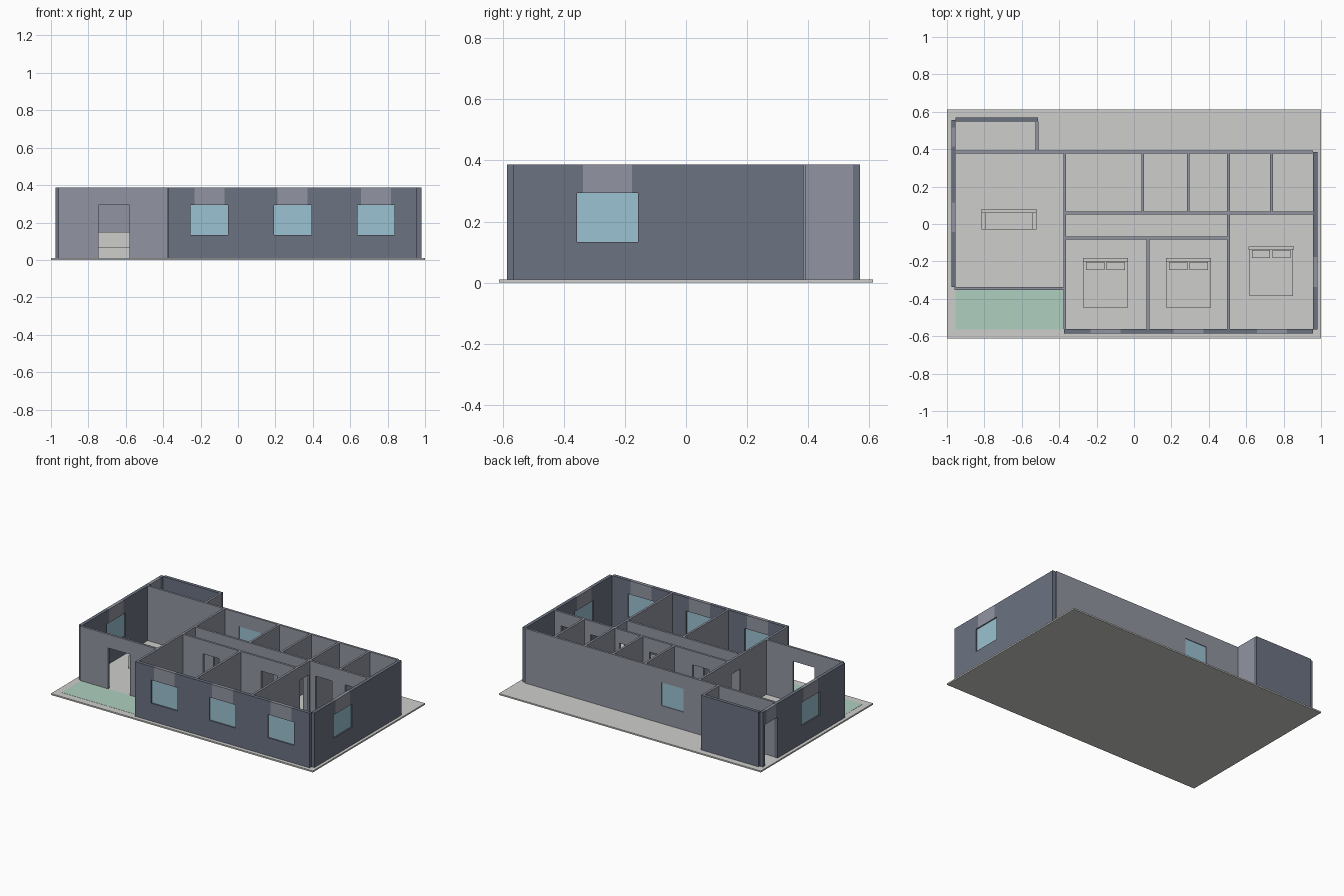
import bpy, bmesh

if "Cube" in bpy.data.objects:
    bpy.data.objects.remove(bpy.data.objects["Cube"])


def material(name, rgb):
    lin = [((c / 255 + 0.055) / 1.055) ** 2.4 for c in rgb]
    m = bpy.data.materials.new(name)
    m.diffuse_color = (*lin, 1)
    m.use_nodes = True
    m.node_tree.nodes["Principled BSDF"].inputs["Base Color"].default_value = m.diffuse_color
    return m


DARK = material("dark_outer_wall", (107, 114, 129))
LIGHT = material("light_inner_wall", (145, 149, 161))
FLOOR = material("pale_grey", (206, 206, 204))
GLASS = material("window_glass", (154, 194, 209))
GREEN = material("patio_green", (175, 207, 192))

Z0, SILL, HEAD, TOP = 0.01, 0.133, 0.293, 0.387


def finish(name, bm, mats):
    me = bpy.data.meshes.new(name)
    bm.to_mesh(me)
    bm.free()
    for m in mats:
        me.materials.append(m)
    ob = bpy.data.objects.new(name, me)
    bpy.context.collection.objects.link(ob)
    return ob


def box(name, x, y, z, mat):
    bm = bmesh.new()
    bmesh.ops.create_cube(bm, size=1)
    for v in bm.verts:
        v.co = [r[0] + (c + 0.5) * (r[1] - r[0]) for c, r in zip(v.co, (x, y, z))]
    return finish(name, bm, [mat])


def wall(name, axis, a, b, w0, w1, openings=(), outer=False, pane=0.5):
    """Wall along an axis from a to b, w0..w1 thick.
    openings: (kind, start, end); kind is 'door' or 'window'."""
    us, inset = {a, b}, 0.02
    for _, s, e in openings:
        us |= {s, e}
        if outer:
            us |= {s + inset, e - inset}
    us = sorted(us)
    zs = [Z0, SILL, HEAD, TOP] if openings else [Z0, TOP]

    def solid(i, k):
        if not (0 <= i < len(us) - 1 and 0 <= k < len(zs) - 1):
            return False
        u, z = (us[i] + us[i + 1]) / 2, (zs[k] + zs[k + 1]) / 2
        for kind, s, e in openings:
            if s < u < e and z < HEAD and (kind == 'door' or z > SILL):
                return False
        return True

    bm = bmesh.new()

    def quad(pts, mi):
        co = [(u, w, z) if axis == 'x' else (w, u, z) for u, w, z in pts]
        bm.faces.new([bm.verts.new(c) for c in co]).material_index = mi

    for i in range(len(us) - 1):
        for k in range(len(zs) - 1):
            if not solid(i, k):
                continue
            p, q, l, h = us[i], us[i + 1], zs[k], zs[k + 1]
            # the middle of each lintel takes the light colour
            mi = int(outer and l == HEAD and
                     any(s < (p + q) / 2 - 0.001 and s + inset - 1e-4 <= p and q <= e - inset + 1e-4
                         for _, s, e in openings))
            for w in (w0, w1):
                quad([(p, w, l), (q, w, l), (q, w, h), (p, w, h)], mi)
            for u, n in ((p, i - 1), (q, i + 1)):
                if not solid(n, k):
                    quad([(u, w0, l), (u, w1, l), (u, w1, h), (u, w0, h)], mi)
            for z, n in ((l, k - 1), (h, k + 1)):
                if not solid(i, n):
                    quad([(p, w0, z), (q, w0, z), (q, w1, z), (p, w1, z)], mi)
    bmesh.ops.remove_doubles(bm, verts=bm.verts, dist=1e-5)
    bmesh.ops.recalc_face_normals(bm, faces=bm.faces)
    finish(name, bm, [DARK, LIGHT] if outer else [LIGHT])

    # glass panes
    for n, (kind, s, e) in enumerate(openings):
        if kind == 'window':
            m = w0 + (w1 - w0) * pane
            t = (m - 0.003, m + 0.003)
            r = (s, e)
            x, y = (r, t) if axis == 'x' else (t, r)
            box(f"{name}_pane_{n + 1}", x, y, (SILL, HEAD), GLASS)


def inner(name, axis, c, a, b, doors=(), width=0.125):
    wall(name, axis, a, b, c - 0.0075, c + 0.0075,
         [('door', d - width / 2, d + width / 2) for d in doors])


# floor slab and patio
box("floor_slab", (-1, 1), (-0.612, 0.612), (0, Z0), FLOOR)
box("patio", (-0.955, -0.372), (-0.563, -0.352), (Z0, Z0 + 0.001), GREEN)

# outer walls
wall("front_wall", 'x', -0.375, 0.957, -0.586, -0.562,
     [('window', c - 0.1, c + 0.1) for c in (-0.153, 0.292, 0.738)], True)
wall("right_wall", 'y', -0.565, 0.384, 0.957, 0.98, [('window', -0.357, -0.157)], True)
wall("left_wall", 'y', -0.338, 0.557, -0.977, -0.954,
     [('window', -0.064, 0.136), ('door', 0.395, 0.535)], True)
wall("utility_back_wall", 'x', -0.954, -0.513, 0.547, 0.57, (), True)

# light walls facing outside
wall("back_wall", 'x', -0.954, 0.957, 0.377, 0.392, [('window', -0.257, -0.089)])
wall("entry_wall", 'x', -0.96, -0.377, -0.352, -0.337, [('door', -0.746, -0.58)])
inner("utility_side_wall", 'y', -0.519, 0.392, 0.547)

# inner partitions
inner("living_partition", 'y', -0.37, -0.562, 0.377, [-0.008], 0.1)
inner("corridor_back_wall", 'x', 0.059, -0.3625, 0.957, [-0.16, 0.168, 0.398, 0.62, 0.845])
inner("corridor_front_wall", 'x', -0.075, -0.3625, 0.4975, [-0.148, 0.297])
inner("main_bedroom_wall", 'y', 0.505, -0.562, 0.0515, [-0.008], 0.1)
inner("bedroom_divider", 'y', 0.075, -0.562, -0.0825)
for i, x in enumerate((0.047, 0.29, 0.505, 0.735)):
    inner(f"back_room_divider_{i + 1}", 'y', x, 0.0665, 0.377)

# beds: headboard, mattress and two pillows each
for i, (x, y) in enumerate(((-0.153, -0.183), (0.292, -0.183), (0.734, -0.119))):
    n = f"bed_{i + 1}"
    box(n + "_headboard", (x - 0.121, x + 0.121), (y - 0.018, y), (Z0, 0.13), FLOOR)
    box(n + "_mattress", (x - 0.117, x + 0.117), (y - 0.267, y - 0.018), (Z0, 0.07), FLOOR)
    for side in (-1, 1):
        px = x + side * 0.055
        box(f"{n}_pillow_{side + 2}", (px - 0.049, px + 0.049), (y - 0.064, y - 0.02),
            (0.07, 0.085), FLOOR)

# sofa: back, seat and two arms
box("sofa_back", (-0.815, -0.52), (0.058, 0.08), (Z0, 0.15), FLOOR)
box("sofa_seat", (-0.79, -0.545), (-0.03, 0.058), (Z0, 0.07), FLOOR)
for side in (-1, 1):
    cx = -0.6675 + side * 0.135
    box(f"sofa_arm_{side + 2}", (cx - 0.0125, cx + 0.0125), (-0.03, 0.058), (Z0, 0.1), FLOOR)
